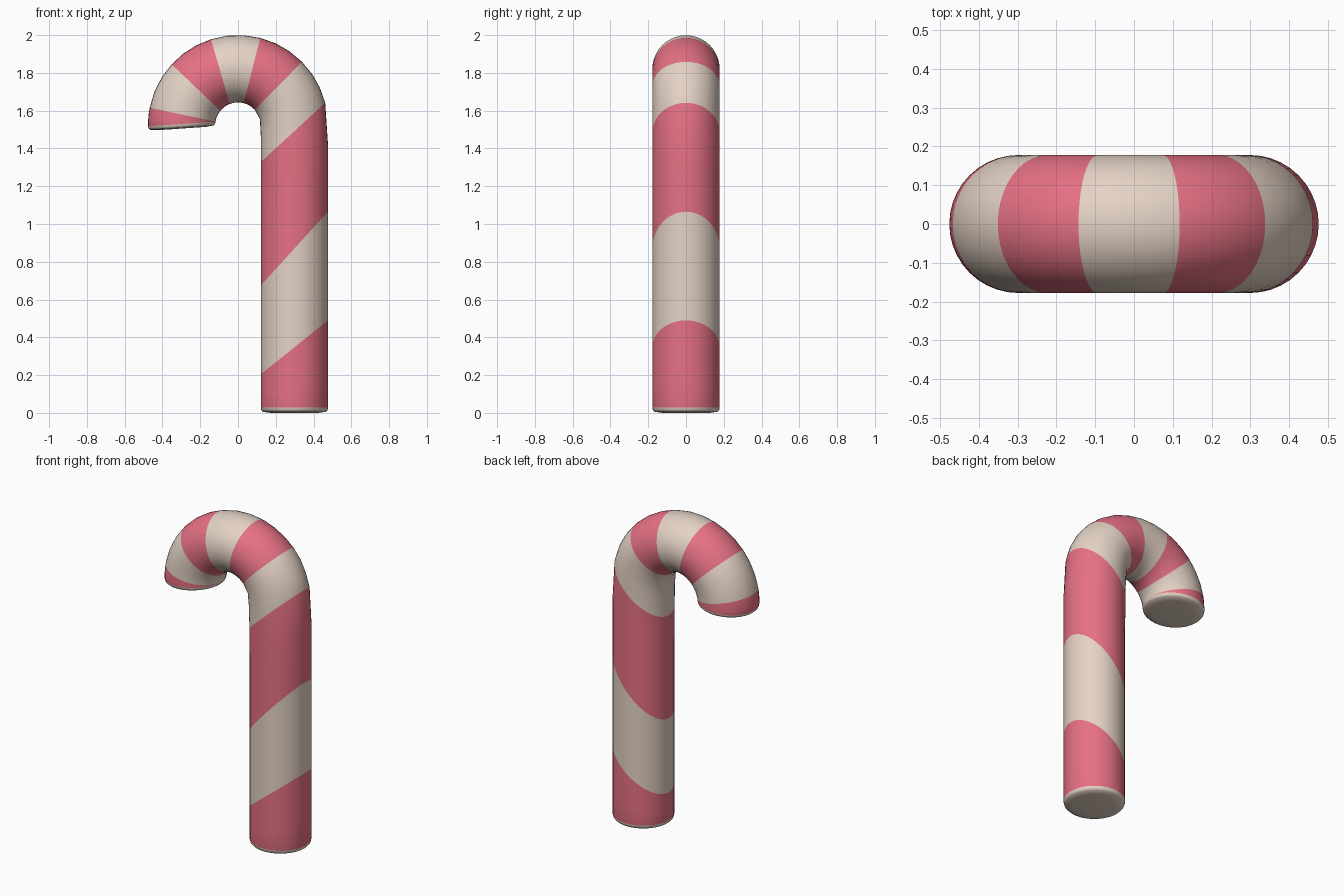
import bpy, bmesh, math
from mathutils import Vector

if "Cube" in bpy.data.objects:
    bpy.data.objects.remove(bpy.data.objects["Cube"])

R, r, ZC = 0.2985, 0.178, 1.5235   # hook radius, tube radius, hook centre height
SEG, SUB = 40, 3


def mat(name, c):
    m = bpy.data.materials.new(name)
    m.diffuse_color = (*c, 1)
    m.use_nodes = True
    m.node_tree.nodes["Principled BSDF"].inputs["Base Color"].default_value = m.diffuse_color
    return m


cream = mat("cream", (0.78, 0.65, 0.56))
pink = mat("candy pink", (0.79, 0.165, 0.23))


def arc(t):
    # path station of a hook angle
    return ZC + R * t


def point(s, side):
    # point on the inner (-1) or outer (+1) edge of the tube in the xz plane
    d = R + side * r
    if s <= ZC:
        return Vector((d, 0, s))
    t = (s - ZC) / R
    return Vector((d * math.cos(t), 0, ZC + d * math.sin(t)))


# stripe borders: station on the inner edge, station on the outer edge
borders = [(0.028, 0.028), (0.205, 0.49), (0.675, 1.065), (1.328, arc(0.25)),
           (arc(0.74), arc(0.78)), (arc(1.316), arc(1.321)), (arc(1.94), arc(1.876)),
           (arc(2.46), arc(2.40)), (arc(2.985), arc(2.948)), (arc(2.99), arc(3.155))]

bm = bmesh.new()


def ring(pi, po, scale=1.0, shift=Vector()):
    c, d = (pi + po) / 2 + shift, (po - pi) / 2 * scale
    return [bm.verts.new(c + d * math.cos(a) + Vector((0, r * scale * math.sin(a), 0)))
            for a in (2 * math.pi * i / SEG for i in range(SEG))]


def bridge(a, b, m):
    for i in range(SEG):
        j = (i + 1) % SEG
        bm.faces.new((a[i], a[j], b[j], b[i])).material_index = m


def cap(base, pi, po, n):
    # softly rounded, nearly flat end
    prev = base
    for scale, off in ((0.985, 0.011), (0.94, 0.019), (0.7, 0.024)):
        new = ring(pi, po, scale, n * off)
        bridge(prev, new, 0)
        prev = new
    bm.faces.new(prev)


# striped tube, alternating pink and cream bands
first = prev = ring(point(borders[0][0], -1), point(borders[0][1], 1))
for k, (b0, b1) in enumerate(zip(borders, borders[1:])):
    for q in range(1, SUB + 1):
        f = q / SUB
        si, so = (x + (y - x) * f for x, y in zip(b0, b1))
        new = ring(point(si, -1), point(so, 1))
        bridge(prev, new, 1 - k % 2)
        prev = new

# cream ends
cap(first, point(borders[0][0], -1), point(borders[0][1], 1), Vector((0, 0, -0.028 / 0.024)))
pi, po = point(borders[-1][0], -1), point(borders[-1][1], 1)
d = (pi - po).normalized()
cap(prev, pi, po, Vector((d.z, 0, -d.x)))

bmesh.ops.recalc_face_normals(bm, faces=bm.faces)
me = bpy.data.meshes.new("candy_cane")
bm.to_mesh(me)
bm.free()
me.materials.append(cream)
me.materials.append(pink)
ob = bpy.data.objects.new("candy_cane", me)
bpy.context.collection.objects.link(ob)
bpy.context.view_layer.objects.active = ob
ob.select_set(True)
bpy.ops.object.shade_smooth_by_angle(angle=math.radians(50))
